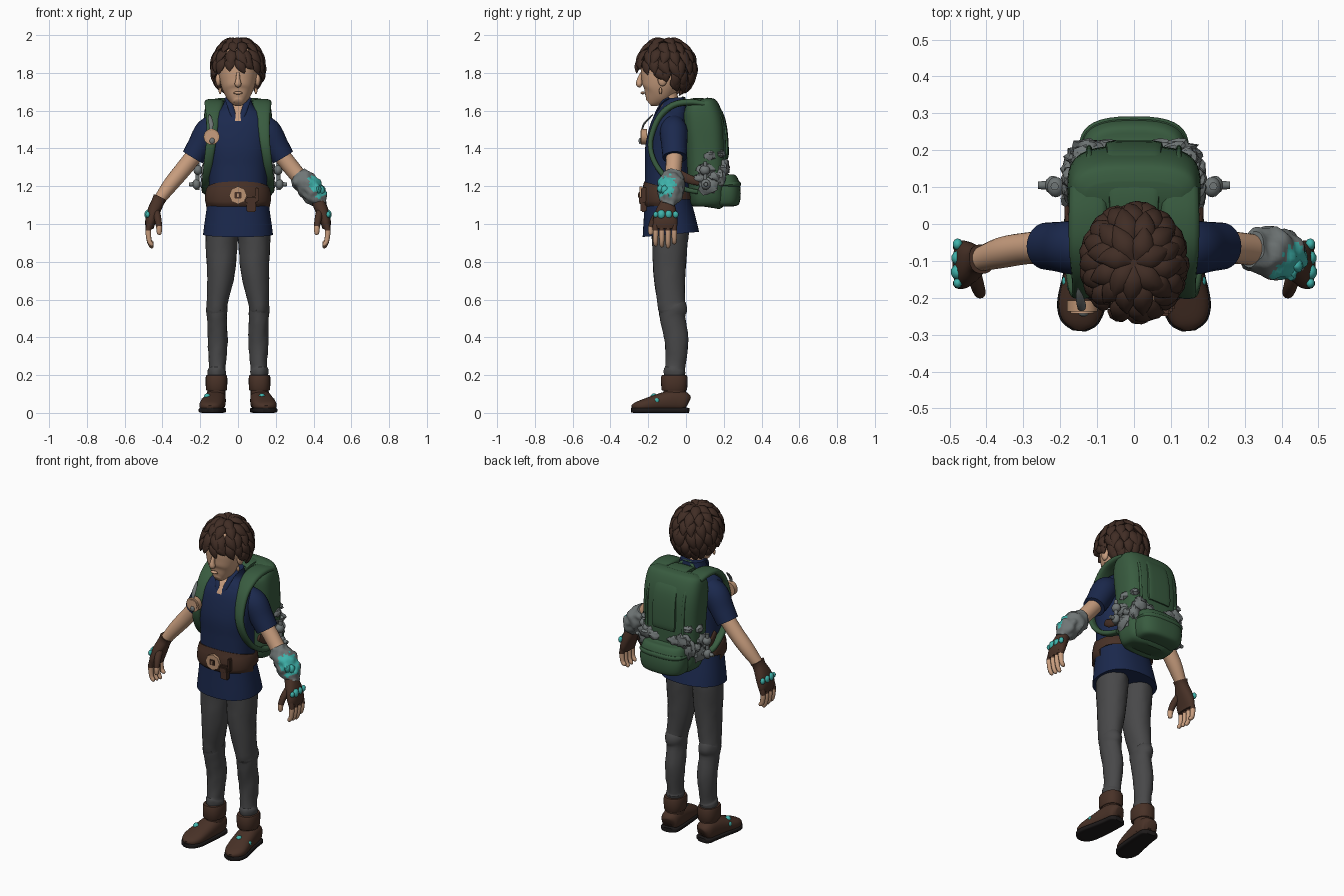
import bpy, bmesh, math, random
from mathutils import Vector, noise
random.seed(4)

def mat(name, r, g, b):
    m = bpy.data.materials.new(name)
    m.diffuse_color = (r, g, b, 1)
    return m

NAVY = mat("navy_cloth", .011, .022, .075)
SKIN = mat("skin", .58, .34, .21)
GREEN = mat("green_canvas", .04, .105, .05)
HAIR = mat("brown_hair", .052, .026, .018)
GREY = mat("grey_trousers", .065, .065, .067)
LEATHER = mat("brown_leather", .065, .031, .02)
METAL = mat("grey_metal", .16, .18, .18)
TEAL = mat("teal_gem", .05, .45, .41)
SOLE = mat("dark_sole", .012, .010, .010)
TAN = mat("tan_brass", .5, .29, .17)

def finish(bm, name, *mats, angle=45):
    bmesh.ops.recalc_face_normals(bm, faces=bm.faces)
    me = bpy.data.meshes.new(name)
    bm.to_mesh(me)
    bm.free()
    for m in mats:
        me.materials.append(m)
    for p in me.polygons:
        p.use_smooth = True
    me.set_sharp_from_angle(angle=math.radians(angle))
    ob = bpy.data.objects.new(name, me)
    bpy.context.collection.objects.link(ob)
    return ob

def tube(name, secs, m, n=20, axis=(1, 0, 0), p=2, k=4, extra=None, rule=None, bump=0):
    """Smooth loft through sections (x, y, z, radius_u, radius_v); u follows axis."""
    pts = []
    for i in range(len(secs) - 1):
        a, b, c, d = (secs[max(0, min(len(secs) - 1, i + j))] for j in (-1, 0, 1, 2))
        for q in range(k):
            t = q / k
            pts.append([.5 * (2*B + (C-A)*t + (2*A-5*B+4*C-D)*t*t + (3*B-A-3*C+D)*t**3)
                        for A, B, C, D in zip(a, b, c, d)])
    pts.append(list(secs[-1]))
    bm = bmesh.new()
    rings = []
    for i, s in enumerate(pts):
        t = (Vector(pts[min(i+1, len(pts)-1)][:3]) - Vector(pts[max(i-1, 0)][:3])).normalized()
        u = Vector(axis)
        u = (u - u.dot(t) * t).normalized()
        v = t.cross(u)
        ring = []
        for j in range(n):
            c, d = math.cos(2*math.pi*j/n), math.sin(2*math.pi*j/n)
            off = u * s[3] * math.copysign(abs(c)**(2/p), c) + v * s[4] * math.copysign(abs(d)**(2/p), d)
            co = Vector(s[:3]) + off
            if bump:
                co += off.normalized() * bump * noise.noise(co * 28)
            ring.append(bm.verts.new(co))
        rings.append(ring)
    for r, q in zip(rings, rings[1:]):
        for j in range(n):
            bm.faces.new((r[j], r[(j+1) % n], q[(j+1) % n], q[j]))
    bm.faces.new(rings[0])
    bm.faces.new(rings[-1])
    if rule:
        for f in bm.faces:
            f.material_index = int(rule(f.calc_center_median()))
    return finish(bm, name, *([m, extra] if extra else [m]))

def ball(name, c, r, m, n=14, bump=0):
    bm = bmesh.new()
    bmesh.ops.create_uvsphere(bm, u_segments=n, v_segments=max(6, n * 2 // 3), radius=1)
    for v in bm.verts:
        s = 1 + bump * noise.noise(v.co * 2.3 + Vector(c) * 9)
        v.co = Vector((c[i] + v.co[i] * r[i] * s for i in range(3)))
    return finish(bm, name, m)

def box(name, c, s, m, bev=.006):
    bm = bmesh.new()
    bmesh.ops.create_cube(bm, size=1)
    for v in bm.verts:
        v.co = Vector((c[i] + v.co[i] * s[i] for i in range(3)))
    bmesh.ops.bevel(bm, geom=bm.edges[:], offset=bev, segments=2, affect='EDGES')
    return finish(bm, name, m)

# Head, nose, neck
tube("head", [(0, -.198, 1.642, .022, .022), (0, -.182, 1.657, .042, .046), (0, -.158, 1.69, .07, .078),
     (0, -.142, 1.73, .088, .098), (0, -.127, 1.78, .1, .116), (0, -.112, 1.85, .108, .128),
     (0, -.11, 1.91, .095, .115), (0, -.11, 1.955, .05, .06)], SKIN, n=32, p=2.15)
tube("nose", [(0, -.235, 1.80, .008, .008), (0, -.245, 1.765, .012, .014),
     (0, -.247, 1.74, .018, .017), (0, -.238, 1.728, .01, .008)], SKIN, n=12)
ball("lips", (0, -.229, 1.694, ), (.024, .011, .008), SKIN)
tube("neck", [(0, -.06, 1.56, .056, .052), (0, -.085, 1.64, .052, .05), (0, -.11, 1.72, .055, .055)], SKIN)

# Hair: trimmed cap under overlapping swept locks
HC, HR = Vector((0, -.105, 1.825)), (.125, .143, .148)
bm = bmesh.new()
bmesh.ops.create_uvsphere(bm, u_segments=32, v_segments=24, radius=1)
for v in bm.verts:
    v.co = HC + Vector((v.co[i] * HR[i] for i in range(3)))
def bare(c):
    t = max(0, min(1, (c.y + .13) / .1))
    return c.z < 1.845 - .14 * t
bmesh.ops.delete(bm, geom=[f for f in bm.faces if bare(f.calc_center_median())], context='FACES')
finish(bm, "hair_cap", HAIR)

def hair_pt(th, ph, lift):
    d = Vector((math.sin(th)*math.sin(ph), -math.sin(th)*math.cos(ph), math.cos(th)))
    return HC + Vector((d[i] * (HR[i] + lift) for i in range(3)))

for th0, cnt in ((4, 7), (24, 12), (46, 16), (68, 18), (90, 18), (108, 18)):
    for i in range(cnt):
        ph = 2*math.pi * (i + .5*(th0 % 3 == 0) + random.uniform(-.2, .2)) / cnt
        front = abs(math.degrees((ph + math.pi) % (2*math.pi) - math.pi))
        top = 96 + 46 * max(0, min(1, (front - 60) / 60)) + random.uniform(-5, 8)
        end = min(th0 + random.uniform(34, 44), top)
        if end - th0 < 14:
            continue
        secs = []
        sw = random.uniform(-.1, .3)
        for t, w, h, l in ((0, .012, .006, -.004), (.35, .03, .016, .006), (.7, .023, .013, .013), (1, .002, .002, .02)):
            secs.append((*hair_pt(math.radians(th0 + (end-th0)*t), ph + sw*t*t, l), w, h))
        side = (math.cos(ph), math.sin(ph), 0)
        tube("hair_lock", secs, HAIR, n=8, axis=side, k=3)

# Shirt with open V neck and standing collar
tube("shirt", [(0, -.08, .945, .185, .15), (0, -.085, 1.0, .178, .142), (0, -.097, 1.13, .16, .122),
     (0, -.1, 1.2, .155, .118), (0, -.1, 1.3, .156, .117), (0, -.1, 1.4, .166, .116), (0, -.09, 1.5, .175, .104),
     (0, -.075, 1.56, .155, .09), (0, -.066, 1.6, .112, .077), (0, -.064, 1.63, .08, .067), (0, -.066, 1.668, .07, .062)],
     NAVY, n=96, p=2.3, k=10, extra=SKIN,
     rule=lambda c: c.y < -.09 and 1.52 < c.z < 1.667 and abs(c.x) < (c.z - 1.52) * .36)
for s in (-1, 1):
    tube("collar_flap", [(s*.006, -.182, 1.525, .006, .005), (s*.026, -.162, 1.58, .014, .006),
         (s*.048, -.125, 1.645, .016, .007), (s*.06, -.09, 1.665, .012, .007)], NAVY, n=10)

# Belt, buckle and hanging strap
tube("belt", [(0, -.097, 1.118, .17, .13), (0, -.098, 1.125, .176, .137),
     (0, -.1, 1.182, .17, .133), (0, -.1, 1.19, .163, .127)], LEATHER, n=48, p=2.3, k=2)
def disc(name, c, r, d, m, n=24):
    tube(name, [(c[0], c[1] + d/2, c[2], r, r), (c[0], c[1] - d/2, c[2], r, r)], m, n=n, k=1)
disc("buckle", (0, -.238, 1.152), .047, .016, TAN, 8)
box("buckle_centre", (0, -.247, 1.152), (.036, .008, .034), LEATHER, .003)
box("buckle_tongue", (0, -.252, 1.152), (.012, .006, .02), TAN, .002)
box("belt_pouch", (.07, -.225, 1.105), (.05, .03, .085), LEATHER)
box("belt_pouch_flap", (.07, -.234, 1.125), (.058, .03, .035), LEATHER)
box("belt_loop", (.1, -.222, 1.154), (.02, .03, .078), LEATHER)

for s in (-1, 1):
    # Ears and earrings
    ball("ear", (s*.104, -.125, 1.765), (.015, .025, .036), SKIN)
    ball("earring", (s*.095, -.135, 1.705), (.008, .008, .018), TAN, 10)

    # Sleeves and arms
    tube("sleeve", [(s*.1, -.07, 1.525, .06, .06), (s*.155, -.065, 1.49, .073, .073), (s*.2, -.062, 1.415, .068, .067),
         (s*.238, -.06, 1.352, .064, .062), (s*.234, -.06, 1.358, .05, .05)][:4], NAVY, axis=(0, 1, 0), n=24)
    tube("arm", [(s*.21, -.06, 1.39, .045, .045), (s*.29, -.066, 1.29, .043, .044), (s*.36, -.078, 1.205, .042, .04),
         (s*.43, -.1, 1.11, .03, .028)], SKIN, axis=(0, 1, 0))

    # Fingerless gloves, fingers, knuckle gems
    tube("glove", [(s*.413, -.095, 1.14, .04, .037), (s*.425, -.098, 1.115, .038, .034), (s*.447, -.105, 1.065, .056, .034),
         (s*.464, -.11, 1.01, .066, .028), (s*.468, -.11, .975, .06, .02)], LEATHER, axis=(0, 1, 0), p=2.4)
    for i, ln in enumerate((.075, .095, .09, .085)):
        y = -.062 - i * .033
        tube("finger", [(s*.468, y, 1.0, .015, .016), (s*.475, y, .965, .015, .016), (s*.47, y, .955 - ln*.5, .013, .013),
             (s*.457, y, .975 - ln, .011, .011), (s*.453, y, .967 - ln, .003, .003)], SKIN, axis=(0, 1, 0), n=10,
             extra=LEATHER, rule=lambda c: c.z > .962)
    tube("thumb", [(s*.435, -.13, 1.07, .02, .02), (s*.425, -.165, 1.03, .019, .019), (s*.418, -.185, .985, .016, .016),
         (s*.417, -.187, .95, .012, .012), (s*.417, -.187, .942, .003, .003)], SKIN, axis=(1, 0, 0), n=12,
         extra=LEATHER, rule=lambda c: c.z > .985)
    for y, r in ((-.055, .016), (-.092, .02), (-.13, .022), (-.16, .014)):
        ball("knuckle_gem", (s*.478, y, 1.05), (r*.85, r, r*1.15), TEAL, 10)

    # Trousers
    tube("trouser_leg", [(s*.085, -.085, .99, .085, .1), (s*.087, -.085, .9, .084, .094), (s*.09, -.088, .75, .075, .085),
         (s*.11, -.078, .58, .055, .073), (s*.112, -.07, .55, .056, .076), (s*.11, -.07, .5, .052, .067),
         (s*.108, -.05, .38, .053, .062), (s*.11, -.056, .25, .044, .053), (s*.112, -.06, .22, .049, .058),
         (s*.112, -.06, .18, .043, .05)], GREY, n=28, bump=.004)

    # Boots
    tube("boot_shaft", [(s*.117, -.06, .04, .05, .065), (s*.115, -.06, .1, .048, .06), (s*.115, -.06, .16, .048, .06)], LEATHER)
    tube("boot_cuff", [(s*.114, -.062, .118, .048, .06), (s*.114, -.062, .125, .056, .068), (s*.114, -.062, .19, .057, .07),
         (s*.114, -.062, .2, .05, .062)], LEATHER, p=2.4, k=2, n=24)
    tube("boot_foot", [(s*.115, .01, .055, .025, .03), (s*.117, -.005, .06, .048, .05), (s*.12, -.06, .065, .056, .058),
         (s*.13, -.14, .055, .06, .047), (s*.143, -.22, .04, .062, .034), (s*.147, -.265, .032, .046, .024),
         (s*.149, -.286, .028, .016, .012)], LEATHER, n=24, p=2.5)
    tube("boot_sole", [(s*.115, .014, .013, .028, .013), (s*.117, -.005, .014, .052, .014), (s*.12, -.06, .014, .057, .014),
         (s*.13, -.14, .014, .062, .014), (s*.143, -.22, .014, .066, .014), (s*.147, -.268, .014, .05, .014),
         (s*.149, -.29, .014, .018, .012)], SOLE, n=24, p=5)
    ball("boot_gem", (s*.145 - .018, -.17, .085), (.018, .018, .018), TEAL, 12)
    ball("boot_side_gem", (s*.185, -.155, .065), (.011, .015, .014), TEAL, 10)

    # Shoulder straps
    tube("shoulder_strap", [(s*.125, .1, 1.635, .05, .016), (s*.125, .02, 1.645, .052, .018), (s*.128, -.07, 1.628, .048, .018),
         (s*.133, -.145, 1.56, .036, .016), (s*.142, -.188, 1.44, .027, .014), (s*.155, -.172, 1.34, .024, .014),
         (s*.166, -.11, 1.25, .022, .014), (s*.17, -.02, 1.19, .022, .014), (s*.16, .06, 1.17, .022, .012)],
         GREEN, n=14, p=2.8, k=5)
    tube("side_strap", [(s*.168, -.04, 1.27, .01, .02), (s*.178, .01, 1.24, .01, .024), (s*.178, .07, 1.22, .01, .018)],
         LEATHER, n=12)

    # Pack side fittings: bolt, knob and clips
    tube("side_bolt", [(s*.15, .105, 1.21, .022, .022), (s*.19, .105, 1.21, .022, .022), (s*.2, .105, 1.21, .012, .012),
         (s*.235, .105, 1.21, .012, .012), (s*.26, .105, 1.21, .01, .01)], METAL, axis=(0, 1, 0), k=3, n=14)
    ball("bolt_knob", (s*.22, .105, 1.21), (.022, .026, .028), METAL)
    ball("upper_knob", (s*.212, .1, 1.285), (.024, .028, .026), METAL)
    tube("knob_stem", [(s*.215, .102, 1.18, .011, .011), (s*.215, .102, 1.33, .011, .011)], METAL, n=10)
    for y, z, r in ((.1, 1.285, .045), (.115, 1.2, .05), (.125, 1.36, .028), (.07, 1.24, .03), (.15, 1.25, .03)):
        ball("side_clip", (s*.176, y, z), (.02, r, r*.8), METAL, 12, .5)
    for x, z, rx, rz in ((.12, 1.3, .05, .04), (.15, 1.25, .035, .05), (.14, 1.37, .03, .02), (.07, 1.29, .045, .028)):
        ball("back_patch", (s*x, .203 - (x > .13)*.02, z), (rx, .026, rz), METAL, 16, .5)

# Bracer on one forearm with crystal growth
tube("bracer", [(.315, -.068, 1.262, .045, .045), (.335, -.072, 1.238, .064, .06), (.378, -.08, 1.195, .07, .064),
     (.41, -.085, 1.155, .066, .06), (.435, -.095, 1.115, .045, .042), (.442, -.1, 1.1, .034, .032)], METAL, n=36,
     axis=(0, 1, 0), k=6, bump=.014, extra=TEAL,
     rule=lambda c: (c - Vector((.43, -.115, 1.2))).length + .03*noise.noise(c*40) < .06)
for c, r in (((.438, -.11, 1.178), .022), ((.425, -.135, 1.185), .018), ((.455, -.085, 1.15), .016)):
    ball("bracer_crystal", c, (r, r, r*1.2), TEAL, 10, .4)

# Backpack body, flap, ribs and lower pocket
tube("pack_body", [(0, .12, 1.088, .09, .05), (0, .12, 1.105, .145, .09), (0, .112, 1.2, .172, .1), (0, .105, 1.4, .178, .107),
     (0, .095, 1.52, .181, .11), (0, .082, 1.6, .177, .1), (0, .07, 1.638, .165, .08), (0, .065, 1.654, .13, .05)],
     GREEN, n=48, p=3.2)
tube("pack_flap", [(0, -.01, 1.635, .06, .012), (0, .04, 1.652, .066, .014), (0, .12, 1.645, .07, .014), (0, .18, 1.59, .073, .014),
     (0, .205, 1.5, .076, .014), (0, .213, 1.38, .078, .014), (0, .213, 1.345, .07, .008)], GREEN, n=20, p=4)
for s in (-1, 1):
    tube("pack_rib", [(s*.118, .09, 1.648, .008, .008), (s*.12, .165, 1.6, .008, .008), (s*.122, .198, 1.5, .008, .008),
         (s*.122, .207, 1.3, .008, .008)], GREEN, n=8)
tube("pack_pocket", [(0, .2, 1.093, .09, .05), (0, .2, 1.105, .13, .08), (0, .2, 1.16, .145, .09), (0, .195, 1.22, .14, .085),
     (0, .19, 1.255, .125, .065), (0, .19, 1.268, .09, .03)], GREEN, n=36, p=2.8)
tube("pocket_seam", [(0, .199, 1.2, .143, .087), (0, .199, 1.206, .149, .093), (0, .198, 1.214, .143, .087)], GREEN, n=36, p=2.8, k=2)
tube("carry_handle", [(-.05, .0, 1.64, .01, .01), (-.025, -.015, 1.662, .01, .01), (.025, -.015, 1.662, .01, .01),
     (.05, .0, 1.64, .01, .01)], GREEN, n=10, axis=(0, 1, 0))

# Chest badge with feather
disc("chest_badge", (-.14, -.222, 1.462), .042, .03, TAN)
disc("badge_rim", (-.14, -.236, 1.462), .032, .012, SKIN)
ball("badge_stud", (-.137, -.243, 1.44), (.014, .008, .016), METAL)
tube("badge_feather", [(-.145, -.235, 1.48, .004, .004), (-.142, -.225, 1.525, .012, .005), (-.148, -.195, 1.56, .01, .005),
     (-.152, -.175, 1.58, .002, .002)], METAL, n=8)
